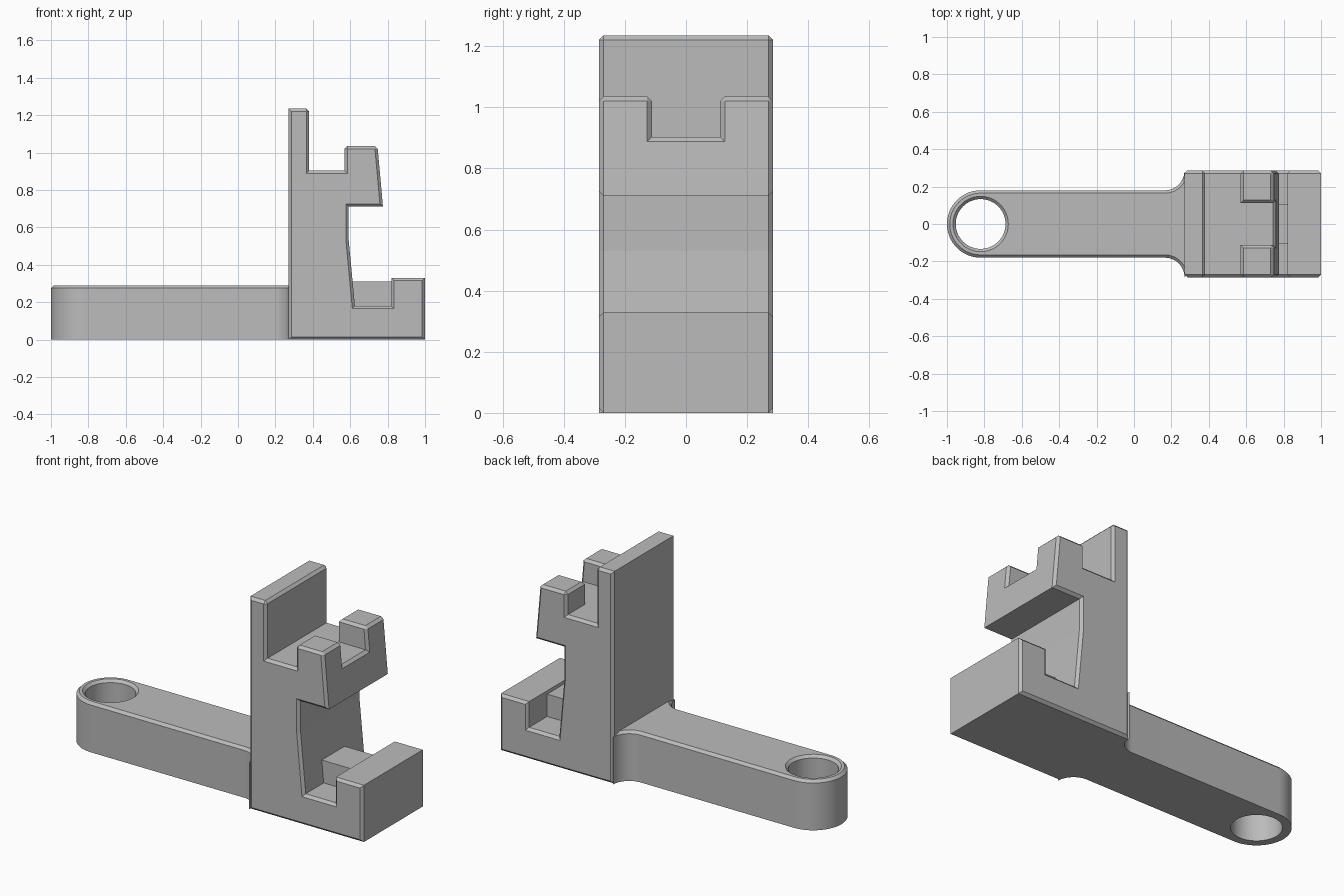
import bpy, bmesh, math

cube = bpy.data.objects.get("Cube")
if cube:
    bpy.data.objects.remove(cube, do_unlink=True)

HALF = 0.285      # half depth of the upright
CH = 0.015        # chamfer size
SLOT = 0.112      # half width of the slot between the teeth
SHELF = 0.903     # height of the upper shelf
TOP = 1.235

grey = bpy.data.materials.new("plain grey")
grey.use_nodes = True
grey.diffuse_color = (0.5, 0.5, 0.5, 1)
grey.node_tree.nodes["Principled BSDF"].inputs["Base Color"].default_value = (0.5, 0.5, 0.5, 1)


def finish(bm, name):
    bmesh.ops.recalc_face_normals(bm, faces=bm.faces)
    mesh = bpy.data.meshes.new(name)
    bm.to_mesh(mesh)
    bm.free()
    mesh.materials.append(grey)
    obj = bpy.data.objects.new(name, mesh)
    bpy.context.collection.objects.link(obj)
    return obj


def chamfer(bm, edges):
    bmesh.ops.bevel(bm, geom=edges, offset=CH, segments=1, profile=0.5, affect='EDGES')


def prism(bm, points, levels, place):
    """Closed prism through the given levels; place(a, b, level) gives the position."""
    rings = [[bm.verts.new(place(a, b, l)) for a, b in points] for l in levels]
    n = len(points)
    for lower, upper in zip(rings, rings[1:]):
        for i in range(n):
            j = (i + 1) % n
            bm.faces.new((lower[i], lower[j], upper[j], upper[i]))
    bm.faces.new(rings[0])
    bm.faces.new(rings[-1])
    bmesh.ops.recalc_face_normals(bm, faces=bm.faces)


def side_place(x, z, y):
    return (x, y, z)


def jaw_x(z):
    """Slanted front of the upper jaw."""
    return 0.775 - (z - 0.711) * 0.09


# Upright: side profile, with the teeth raised from the shelf
profile = [(0.27, 0), (1, 0), (1, 0.33), (0.82, 0.33), (0.82, 0.18), (0.625, 0.18),
           (0.592, 0.53), (0.592, 0.711), (0.775, 0.711), (jaw_x(SHELF), SHELF),
           (0.57, SHELF), (0.38, SHELF), (0.38, TOP), (0.27, TOP)]
bm = bmesh.new()
prism(bm, profile, (-HALF, -SLOT, SLOT, HALF), side_place)
teeth = [f for f in bm.faces if len(f.verts) == 4
         and all(abs(v.co.z - SHELF) < 1e-4 and v.co.x > 0.5 for v in f.verts)
         and abs(f.calc_center_median().y) > SLOT]
tooth_top = 1.035
for f in bmesh.ops.extrude_discrete_faces(bm, faces=teeth)["faces"]:
    base = list(f.verts)
    result = bmesh.ops.extrude_face_region(bm, geom=[f])
    for v in [g for g in result["geom"] if isinstance(g, bmesh.types.BMVert)]:
        v.co.z = tooth_top
        if v.co.x > 0.65:
            v.co.x = jaw_x(tooth_top)
    if f.is_valid:
        bm.faces.remove(f)
bmesh.ops.remove_doubles(bm, verts=bm.verts, dist=1e-4)
bmesh.ops.recalc_face_normals(bm, faces=bm.faces)
bmesh.ops.dissolve_limit(bm, angle_limit=0.01, verts=bm.verts, edges=bm.edges)


def is_chamfered(e):
    a, b = (v.co for v in e.verts)
    cap = abs(a.y - b.y) < 1e-4 and abs(abs(a.y) - HALF) < 1e-4
    tooth = all(abs(p.z - tooth_top) < 1e-4 for p in (a, b))
    jaw = all(abs(p.x - jaw_x(p.z)) < 1e-3 and p.z > 0.8 for p in (a, b))
    plate = all(abs(p.z - TOP) < 1e-4 and p.x > 0.35 for p in (a, b))
    return cap or tooth or jaw or plate


chamfer(bm, [e for e in bm.edges if is_chamfered(e)])
finish(bm, "upright")

# Key block in the lower notch
bm = bmesh.new()
key = [(0.6, 0.16), (0.83, 0.16), (0.83, 0.31), (0.6, 0.31)]
prism(bm, key, (-0.105, 0.105), side_place)
finish(bm, "notch_key")

# Handle: rounded end, straight sides, flare into the upright
W, END, FLARE = 0.18, -0.82, 0.105
outline = []
for i in range(33):
    t = math.radians(90 + 180 * i / 32)
    outline.append((END + W * math.cos(t), W * math.sin(t)))
flare = []
for i in range(13):
    t = math.radians(90 * i / 12)
    flare.append((0.165 + FLARE * math.sin(t), W + FLARE * (1 - math.cos(t))))
outline += [(x, -y) for x, y in flare] + flare[::-1]
bm = bmesh.new()
prism(bm, outline, (0, 0.29), lambda x, y, z: (x, y, z))
chamfer(bm, [e for e in bm.edges if all(v.co.z > 0.28 for v in e.verts)])
handle = finish(bm, "handle")

# Hole through the handle end, with a countersunk rim
bm = bmesh.new()
ring = [(math.cos(math.tau * i / 64), math.sin(math.tau * i / 64)) for i in range(64)]
radii = {-0.1: 0.133, 0.275: 0.133, 0.305: 0.163}
prism(bm, ring, list(radii), lambda x, y, z: (END + radii[z] * x, radii[z] * y, z))
cutter = finish(bm, "hole_cutter")
cutter.hide_render = True
cut = handle.modifiers.new("hole", 'BOOLEAN')
cut.object = cutter
cut.operation = 'DIFFERENCE'
cut.solver = 'EXACT'
bpy.ops.object.select_all(action='DESELECT')
bpy.context.view_layer.objects.active = handle
handle.select_set(True)
bpy.ops.object.modifier_apply(modifier=cut.name)
bpy.data.objects.remove(cutter, do_unlink=True)
bpy.ops.object.shade_smooth_by_angle(angle=math.radians(25))
